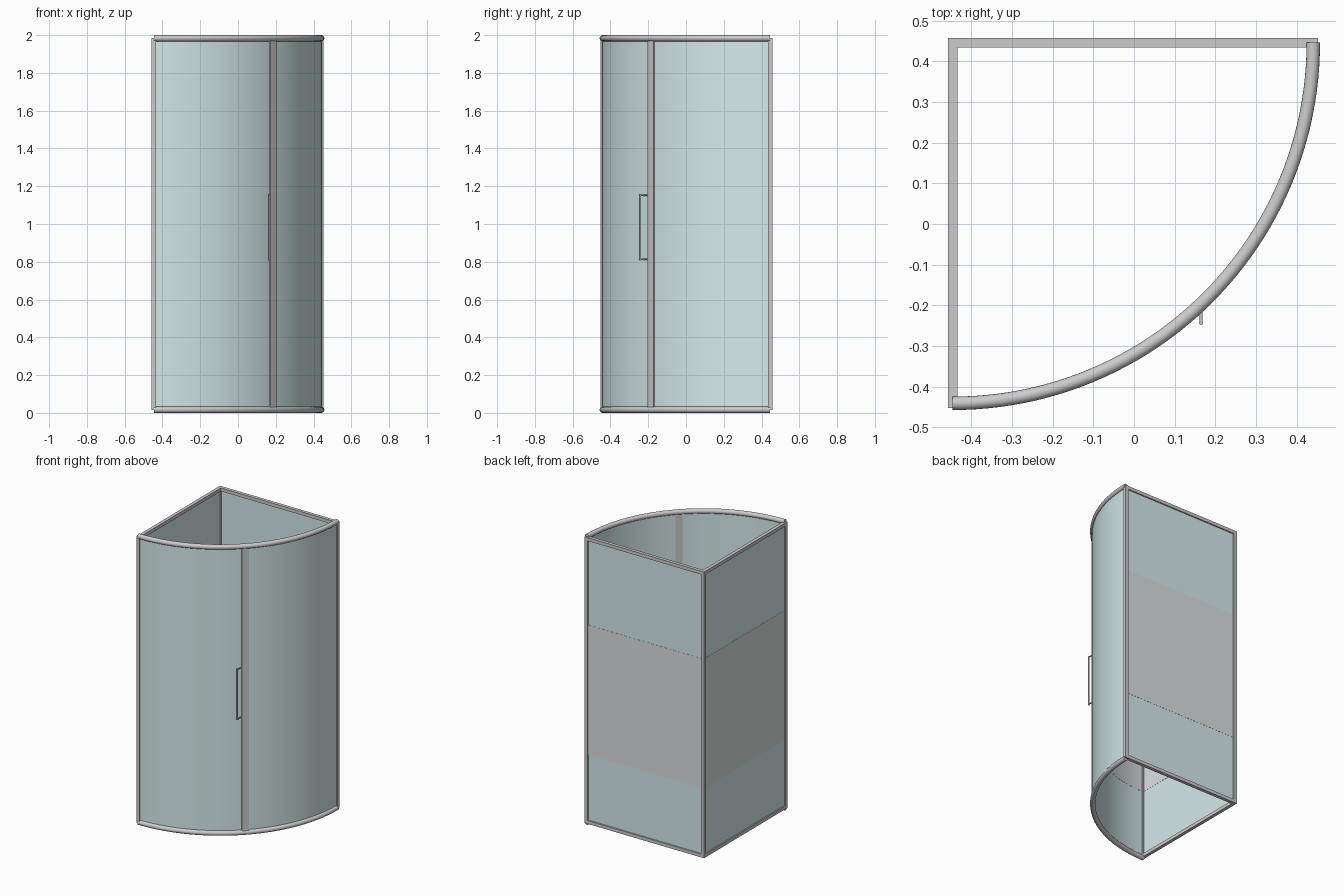
import bpy, bmesh, math
from mathutils import Matrix

if "Cube" in bpy.data.objects:
    bpy.data.objects.remove(bpy.data.objects["Cube"])

CX, CY, R = -0.446, 0.446, 0.887     # centre and radius of the curved front
T = 0.023                            # square frame bar
Z0, Z1 = 0.016, 1.984                # wall frame bottom and top


def material(name, col):
    m = bpy.data.materials.new(name)
    m.diffuse_color = col
    m.use_nodes = True
    m.node_tree.nodes["Principled BSDF"].inputs["Base Color"].default_value = m.diffuse_color
    return m


GLASS = material("glass", (0.68, 0.83, 0.84, 1))
FROST = material("frosted", (0.72, 0.75, 0.76, 1))


def finish(name, bm, mat=None, smooth=False):
    bmesh.ops.recalc_face_normals(bm, faces=bm.faces)
    me = bpy.data.meshes.new(name)
    bm.to_mesh(me)
    bm.free()
    ob = bpy.data.objects.new(name, me)
    bpy.context.collection.objects.link(ob)
    if mat:
        me.materials.append(mat)
    if smooth:
        bpy.ops.object.select_all(action='DESELECT')
        ob.select_set(True)
        bpy.context.view_layer.objects.active = ob
        bpy.ops.object.shade_smooth_by_angle(angle=math.radians(35))
    return ob


def box(name, lo, hi, mat=None, rot=0):
    bm = bmesh.new()
    size = [b - a for a, b in zip(lo, hi)]
    mid = [(a + b) / 2 for a, b in zip(lo, hi)]
    mtx = Matrix.Translation(mid) @ Matrix.Rotation(rot, 4, 'Z') @ Matrix.Diagonal((*size, 1))
    bmesh.ops.create_cube(bm, size=1, matrix=mtx)
    return finish(name, bm, mat)


def sweep(name, profile, a0, a1, n, mat=None):
    """Sweep a closed (radius, z) profile around the corner, angles in degrees."""
    bm = bmesh.new()
    rings = []
    for i in range(n + 1):
        a = math.radians(a0 + (a1 - a0) * i / n)
        rings.append([bm.verts.new((CX + r * math.cos(a), CY + r * math.sin(a), z))
                      for r, z in profile])
    k = len(profile)
    for p, q in zip(rings, rings[1:]):
        for j in range(k):
            bm.faces.new((p[j], p[(j + 1) % k], q[(j + 1) % k], q[j]))
    bm.faces.new(rings[0])
    bm.faces.new(rings[-1][::-1])
    return finish(name, bm, mat, True)


def strip(r0, r1, z0, z1):
    return [(r0, z0), (r1, z0), (r1, z1), (r0, z1)]


# curved top and bottom rails
for name, z in (("bottom_rail", 0.0165), ("top_rail", 1.9835)):
    circle = [(R + 0.0165 * math.cos(t * math.tau / 16), z + 0.0165 * math.sin(t * math.tau / 16))
              for t in range(16)]
    sweep(name, circle, -90, 0, 48)

# curved glass panels with a frosted band inside each
for name, a0, a1 in (("door", -89.3, -45.8), ("fixed", -44.2, -0.7)):
    sweep(name + "_curved_glass", strip(R - 0.003, R + 0.003, 0.035, 1.967), a0, a1, 32, GLASS)
    sweep(name + "_frosted_band", strip(R - 0.004, R - 0.002, 0.49, 1.38), a0, a1, 32, FROST)

# pair of posts where the door meets the fixed panel
for name, s in (("door_post", -1), ("fixed_post", 1)):
    a = math.radians(-45) + s * 0.0112 / R
    x, y = CX + R * math.cos(a), CY + R * math.sin(a)
    box(name, (x - 0.009, y - 0.011, 0.025), (x + 0.009, y + 0.011, 1.975), rot=a)

# flat wall frames
A, B = -0.457, 0.457
E = 0.452
box("corner_post", (A, B - T, Z0), (A + T, B, Z1))
box("back_wall_end_post", (E - T, B - T, Z0), (E, B, Z1))
box("side_wall_end_post", (A, -E, Z0), (A + T, -E + T, Z1))
for name, z in (("bottom", Z0), ("top", Z1 - T)):
    box("back_wall_%s_bar" % name, (A + T, B - T, z), (E - T, B, z + T))
    box("side_wall_%s_bar" % name, (A, -E + T, z), (A + T, B - T, z + T))

# flat wall glass with frosted bands
m = T / 2
for name, t, z0, z1, mat in (("glass", 0.003, Z0 + m, Z1 - m, GLASS),
                             ("frosted_band", 0.004, 0.49, 1.38, FROST)):
    box("back_wall_" + name, (A + T - 0.004, B - m - t, z0), (E - T + 0.004, B - m + t, z1), mat)
    box("side_wall_" + name, (A + m - t, -E + T - 0.004, z0), (A + m + t, B - T + 0.004, z1), mat)

# door handle: vertical bar on two stand-offs
def rod(name, radius, length, loc, rot):
    bm = bmesh.new()
    mtx = Matrix.Translation(loc) @ Matrix.Rotation(rot, 4, 'X')
    bmesh.ops.create_cone(bm, cap_ends=True, segments=16, radius1=radius, radius2=radius,
                          depth=length, matrix=mtx)
    finish(name, bm, None, True)


HX, HY = 0.165, -0.243
rod("handle_bar", 0.005, 0.35, (HX, HY, 0.983), 0)
for name, z in (("handle_lower_mount", 0.813), ("handle_upper_mount", 1.153)):
    rod(name, 0.004, 0.05, (HX, HY + 0.025, z), math.pi / 2)
